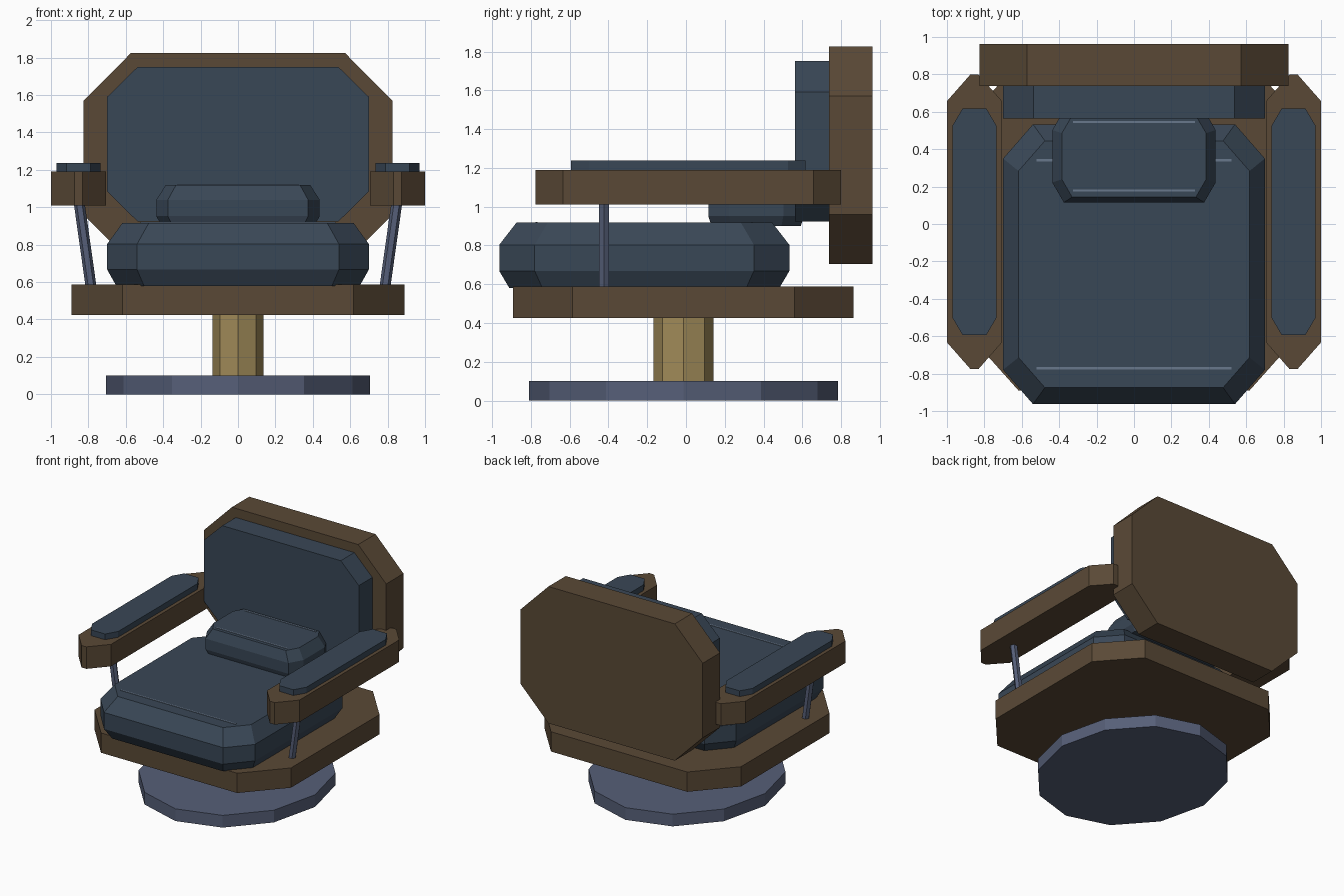
import bpy
import bmesh
from mathutils import Matrix, Vector

cube = bpy.data.objects.get("Cube")
if cube:
    bpy.data.objects.remove(cube, do_unlink=True)


def material(name, rgb):
    """Flat material from sRGB bytes."""
    lin = [((c / 255 + 0.055) / 1.055) ** 2.4 for c in rgb]
    mat = bpy.data.materials.new(name)
    mat.use_nodes = True
    mat.diffuse_color = (*lin, 1)
    bsdf = mat.node_tree.nodes["Principled BSDF"]
    bsdf.inputs["Base Color"].default_value = (*lin, 1)
    bsdf.inputs["Roughness"].default_value = 0.8
    return mat


WOOD = material("brown wood", (90, 73, 54))
FABRIC = material("slate blue fabric", (57, 71, 86))
STEEL = material("grey blue steel", (86, 95, 120))
BRASS = material("brass", (160, 138, 88))
PIPING = material("pale piping", (104, 120, 140))


def finish(name, bm, mat):
    bmesh.ops.recalc_face_normals(bm, faces=bm.faces)
    mesh = bpy.data.meshes.new(name)
    bm.to_mesh(mesh)
    bm.free()
    mesh.materials.append(mat)
    obj = bpy.data.objects.new(name, mesh)
    bpy.context.collection.objects.link(obj)
    return obj


def chamfered(name, mat, centre, half, corner, levels, upright=False):
    """Loft a corner-cut rectangle through (height, scale) levels.
    Upright parts are extruded along y instead of z."""
    (a, b), (ca, cb) = half, corner
    outline = [(a, -cb), (a, cb), (ca, b), (-ca, b),
               (-a, cb), (-a, -cb), (-ca, -b), (ca, -b)]
    bm = bmesh.new()
    rings = []
    for h, s in levels:
        ring = []
        for u, v in outline:
            u, v = centre[0] + u * s, centre[1] + v * s
            ring.append(bm.verts.new((u, h, v) if upright else (u, v, h)))
        rings.append(ring)
    for low, high in zip(rings, rings[1:]):
        for i in range(8):
            j = (i + 1) % 8
            bm.faces.new((low[i], low[j], high[j], high[i]))
    bm.faces.new(rings[0])
    bm.faces.new(rings[-1])
    return finish(name, bm, mat)


def rod(name, mat, start, end, radius, sides, stretch=1.0):
    """Prism between two points, optionally stretched in y."""
    start, end = Vector(start), Vector(end)
    axis = end - start
    turn = Vector((0, 0, 1)).rotation_difference(axis).to_matrix().to_4x4()
    bm = bmesh.new()
    bmesh.ops.create_cone(bm, cap_ends=True, segments=sides, radius1=radius,
                          radius2=radius, depth=axis.length)
    # put a vertex exactly on the x axis
    first = bm.verts[:][0].co if not bm.verts else next(iter(bm.verts)).co
    angle = Vector((1, 0)).angle_signed(Vector((first.x, first.y)), 0)
    bm.transform(Matrix.Rotation(angle, 4, "Z"))
    bm.transform(Matrix.Translation((start + end) / 2) @ turn
                 @ Matrix.Diagonal((1, stretch, 1, 1)))
    return finish(name, bm, mat)


def seams(name, centre, half, top):
    """Two thin piping strips near the front and back of a cushion."""
    for label, side in (("front", -1), ("back", 1)):
        bm = bmesh.new()
        bmesh.ops.create_cube(bm, size=1)
        place = Vector((centre[0], centre[1] + side * half[1] * 0.743, top))
        bm.transform(Matrix.Translation(place)
                     @ Matrix.Diagonal((half[0] * 1.49, 0.012, 0.006, 1)))
        finish(f"{name}_{label}_seam", bm, PIPING)


# Pedestal
MID = -0.013
rod("floor_disc", STEEL, (0, MID, 0), (0, MID, 0.1), 0.707, 12, 1.128)
rod("column", BRASS, (0, MID, 0.1), (0, MID, 0.43), 0.135, 8, 1.14)

# Seat
chamfered("seat_base", WOOD, (0, MID), (0.89, 0.878), (0.617, 0.572),
          [(0.425, 1), (0.587, 1)])
seat_at, seat_half = (0, -0.215), (0.7, 0.748)
chamfered("seat_cushion", FABRIC, seat_at, seat_half, (0.54, 0.565),
          [(0.58, 0.93), (0.668, 1), (0.803, 1), (0.917, 0.882)])
seams("seat", seat_at, seat_half, 0.917)

# Lumbar pillow
pillow_at, pillow_half = (0, 0.362), (0.437, 0.247)
chamfered("lumbar_pillow", FABRIC, pillow_at, pillow_half, (0.375, 0.14),
          [(0.9, 0.93), (0.952, 1), (1.04, 1), (1.12, 0.882)])
seams("pillow", pillow_at, pillow_half, 1.12)

# Backrest
chamfered("back_shell", WOOD, (0, 1.265), (0.825, 0.56), (0.572, 0.305),
          [(0.738, 1), (0.962, 1)], upright=True)
chamfered("back_cushion", FABRIC, (0, 1.337), (0.7, 0.413), (0.537, 0.253),
          [(0.563, 1), (0.745, 1)], upright=True)

# Arms, pads and slanted struts on both sides
for label, s in (("left", 1), ("right", -1)):
    arm_at = (s * 0.853, 0.012)
    chamfered(f"{label}_armrest", WOOD, arm_at, (0.147, 0.787), (0.022, 0.645),
              [(1.01, 1), (1.19, 1)])
    chamfered(f"{label}_arm_pad", FABRIC, arm_at, (0.118, 0.605),
              (0.064, 0.513), [(1.185, 1), (1.237, 1)])
    rod(f"{label}_arm_strut", STEEL, (s * 0.785, -0.423, 0.57),
        (s * 0.85, -0.423, 1.03), 0.029, 6)
